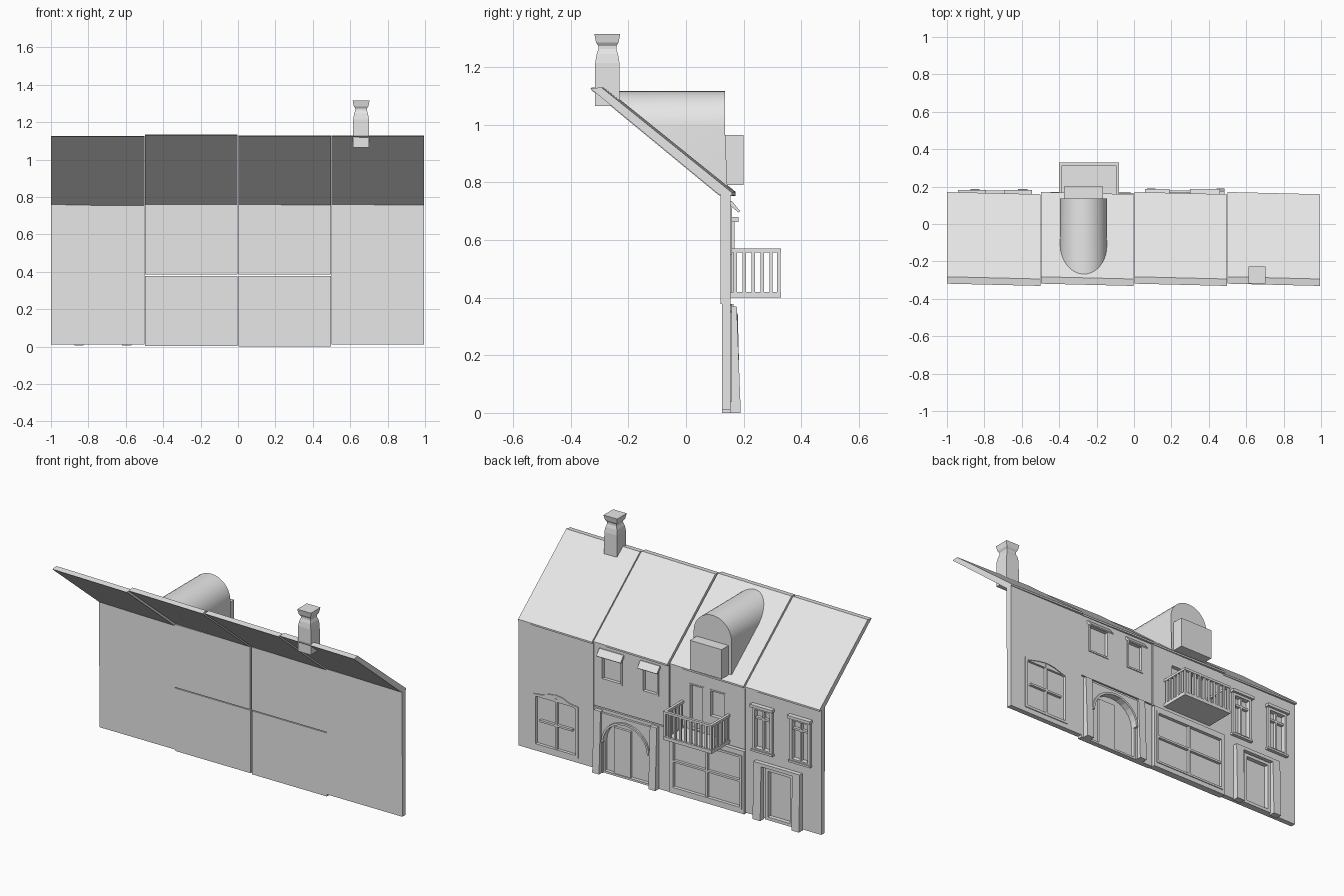
import bpy, bmesh, math

if "Cube" in bpy.data.objects:
    bpy.data.objects.remove(bpy.data.objects["Cube"])

GREY = bpy.data.materials.new("plain_grey")
GREY.diffuse_color = (0.8, 0.8, 0.8, 1)
GREY.use_nodes = True
GREY.node_tree.nodes["Principled BSDF"].inputs["Base Color"].default_value = GREY.diffuse_color


def finish(name, bm):
    bmesh.ops.recalc_face_normals(bm, faces=bm.faces[:])
    me = bpy.data.meshes.new(name)
    bm.to_mesh(me)
    bm.free()
    ob = bpy.data.objects.new(name, me)
    bpy.context.collection.objects.link(ob)
    me.materials.append(GREY)
    return ob


def loft(name, rings):
    """Join rings of 3D points and cap both ends."""
    bm = bmesh.new()
    vs = [[bm.verts.new(p) for p in r] for r in rings]
    n = len(vs[0])
    for a, b in zip(vs, vs[1:]):
        for i in range(n):
            j = (i + 1) % n
            bm.faces.new((a[i], a[j], b[j], b[i]))
    bm.faces.new(vs[0])
    bm.faces.new(vs[-1])
    return finish(name, bm)


def xz(name, pts, y0, y1):
    return loft(name, [[(x, y, z) for x, z in pts] for y in (y0, y1)])


def yz(name, pts, x0, x1):
    return loft(name, [[(x, y, z) for y, z in pts] for x in (x0, x1)])


def box(name, x0, x1, y0, y1, z0, z1):
    return xz(name, [(x0, z0), (x1, z0), (x1, z1), (x0, z1)], y0, y1)


def recess(wall, cutter):
    """Sink a niche into a wall."""
    m = wall.modifiers.new("niche", 'BOOLEAN')
    m.object, m.operation, m.solver = cutter, 'DIFFERENCE', 'EXACT'
    bpy.context.view_layer.objects.active = wall
    bpy.ops.object.modifier_apply(modifier=m.name)
    bpy.data.objects.remove(cutter)


def arch(x0, x1, spring, rise, n=12):
    """Points over an arch from x1 to x0."""
    c, r = (x0 + x1) / 2, (x1 - x0) / 2
    return [(c + r * math.cos(math.pi * i / n), spring + rise * math.sin(math.pi * i / n))
            for i in range(n + 1)]


def frame(name, x0, x1, z0, z1, w, y0, y1):
    """Rectangular frame of four bars."""
    box(name + "_left", x0, x0 + w, y0, y1, z0, z1)
    box(name + "_right", x1 - w, x1, y0, y1, z0, z1)
    box(name + "_bottom", x0 + w, x1 - w, y0, y1, z0, z0 + w)
    box(name + "_top", x0 + w, x1 - w, y0, y1, z1 - w, z1)


# Four house bays: walls in two storeys, roof slab on each
lower, upper = [], []
front_low = [.155, .165, .155, .155]
for i, (x0, x1, z0, dz) in enumerate([(-1, -.5, .012, -.003), (-.498, -.004, .004, .003),
                                      (.004, .498, 0, 0), (.5, .995, .012, 0)]):
    lower.append(box("lower_wall", x0, x1, .125, front_low[i], z0, .378))
    upper.append(box("upper_wall", x0, x1, .12, .155, .385 if i in (1, 2) else .378, .76))
    prof = [(-.325, 1.125), (-.288, 1.13), (.165, .765), (.165, .755), (.12, .758)]
    loft("roof_slab", [[(x, y + dy, z + dz) for y, z in prof]
                       for x, dy in ((x0, .006), (x1, -.006))])

# Bay 4: wide shop window with a shallow arched head
head = [(.895, .35), (.84, .355), (.79, .372), (.745, .378), (.70, .372), (.655, .352), (.6, .345)]
xz("shop_window_surround", [(.6, .04), (.895, .04)] + head, .15, .160)
recess(bpy.data.objects["shop_window_surround"],
       xz("cut", [(.615, .055), (.88, .055), (.88, .335), (.80, .355), (.745, .362), (.69, .355), (.615, .33)], .14, .2))
recess(lower[3], box("cut", .615, .88, .142, .2, .055, .335))
box("shop_mullion", .74, .752, .14, .158, .055, .355)
box("shop_transom", .64, .855, .14, .158, .19, .202)

# Bay 3: arched gateway with door, two small windows with awnings
outline = [(.07, 0), (.12, 0)]
outline += list(reversed(arch(.12, .436, .19, .15)))
outline += [(.436, 0), (.48, 0), (.48, .36), (.07, .36)]
xz("gateway_surround", outline, .15, .168)
for x0, x1 in ((.07, .115), (.44, .485)):
    yz("gateway_pillar", [(.15, 0), (.19, 0), (.176, .37), (.15, .37)], x0, x1)
inner = arch(.12, .436, .19, .15)
ring = inner + list(reversed(arch(.132, .424, .19, .138)))
xz("gateway_arch_ring", ring, .15, .178)
recess(lower[2], xz("cut", [(.13, .012), (.426, .012)] + arch(.13, .426, .19, .14), .135, .2))
box("gateway_door", .26, .37, .13, .150, .005, .285)
for x0, x1 in ((.31, .45), (.07, .18)):
    recess(upper[2], box("cut", x0, x1, .14, .2, .55, .72))
    frame("small_window_frame", x0, x1, .55, .72, .01, .14, .16)
    yz("window_awning", [(.15, .735), (.16, .735), (.188, .70), (.183, .695), (.15, .722)],
       x0 - .01, x1 + .01)

# Bay 2: glazed shop front, balcony door and window
recess(lower[1], box("cut", -.485, -.02, .15, .2, .03, .35))
frame("shopfront_frame", -.485, -.02, .03, .35, .012, .15, .17)
box("shopfront_mullion", -.258, -.246, .145, .166, .04, .34)
box("shopfront_transom", -.475, -.03, .145, .166, .19, .202)
for x0, x1, z0 in ((-.228, -.128, .41), (-.37, -.265, .52)):
    recess(upper[1], box("cut", x0, x1, .135, .2, z0, .685))
    frame("balcony_opening_frame", x0, x1, z0, .685, .008, .135, .158)

# Balcony: floor, rails and balusters
bx0, bx1, by1 = -.40, -.08, .33
box("balcony_floor", bx0, bx1, .15, by1, .40, .412)
for z0, z1 in ((.412, .42), (.556, .57)):
    box("balcony_front_rail", bx0, bx1, by1 - .016, by1, z0, z1)
    for x in (bx0, bx1 - .016):
        box("balcony_side_rail", x, x + .016, .15, by1 - .016, z0, z1)
for i in range(10):
    x = bx0 + .003 + i * (bx1 - bx0 - .018) / 9
    box("balcony_baluster", x, x + .012, by1 - .014, by1 - .002, .415, .56)
for x in (bx0 + .002, bx1 - .014):
    for i in range(5):
        y = .165 + i * .031
        box("balcony_side_baluster", x, x + .012, y, y + .012, .415, .56)

# Bay 1: two tall windows with cornice and casements
for x0, x1 in ((-.685, -.554), (-.934, -.80)):
    c = (x0 + x1) / 2
    recess(upper[0], box("cut", x0 + .012, x1 - .012, .14, .2, .42, .655))
    frame("tall_window_frame", x0, x1, .405, .665, .016, .14, .168)
    box("tall_window_cornice", x0 - .008, x1 + .008, .15, .182, .663, .68)
    box("tall_window_sill", x0 - .005, x1 + .005, .15, .175, .40, .412)
    box("tall_window_mullion", c - .006, c + .006, .135, .158, .42, .655)
    box("tall_window_transom", x0 + .012, x1 - .012, .135, .158, .592, .604)

# Bay 1: front door with posts and lintel
recess(lower[0], box("cut", -.80, -.655, .138, .2, .02, .305))
for x0, x1 in ((-.875, -.825), (-.62, -.57)):
    yz("door_post", [(.15, .005), (.188, .005), (.18, .33), (.15, .33)], x0, x1)
box("door_lintel", -.875, -.57, .15, .18, .325, .345)
frame("door_casing", -.82, -.637, .012, .32, .018, .14, .165)

# Dormer: round-topped, tail trimmed to the roof slope
prof = [(-.395, .768), (-.145, .768)] + arch(-.395, -.145, .992, .125, 20)
tail = [(x, -.30 + (1.13 - z) / .815, z) for x, z in prof]
dormer = loft("dormer", [[(x, .135, z) for x, z in prof], tail])
recess(dormer, box("cut", -.375, -.165, .125, .2, .79, .965))
frame("dormer_window_frame", -.37, -.17, .795, .96, .008, .12, .132)
for p in dormer.data.polygons:
    p.use_smooth = abs(p.normal.y) < .3 and p.normal.z > .02 and p.center.z > .99
bpy.ops.object.select_all(action='DESELECT')
dormer.select_set(True)
bpy.context.view_layer.objects.active = dormer
bpy.ops.object.shade_smooth_by_angle(angle=math.radians(30))

# Chimney: square stack with tapered neck and flared cap
cx, cy = .658, -.273
loft("chimney", [[(cx + sx * h, cy + sy * h, z) for sx, sy in ((-1, -1), (1, -1), (1, 1), (-1, 1))]
                 for z, h in ((1.065, .043), (1.215, .042), (1.245, .037), (1.262, .031),
                              (1.273, .031), (1.285, .039), (1.315, .045))])
